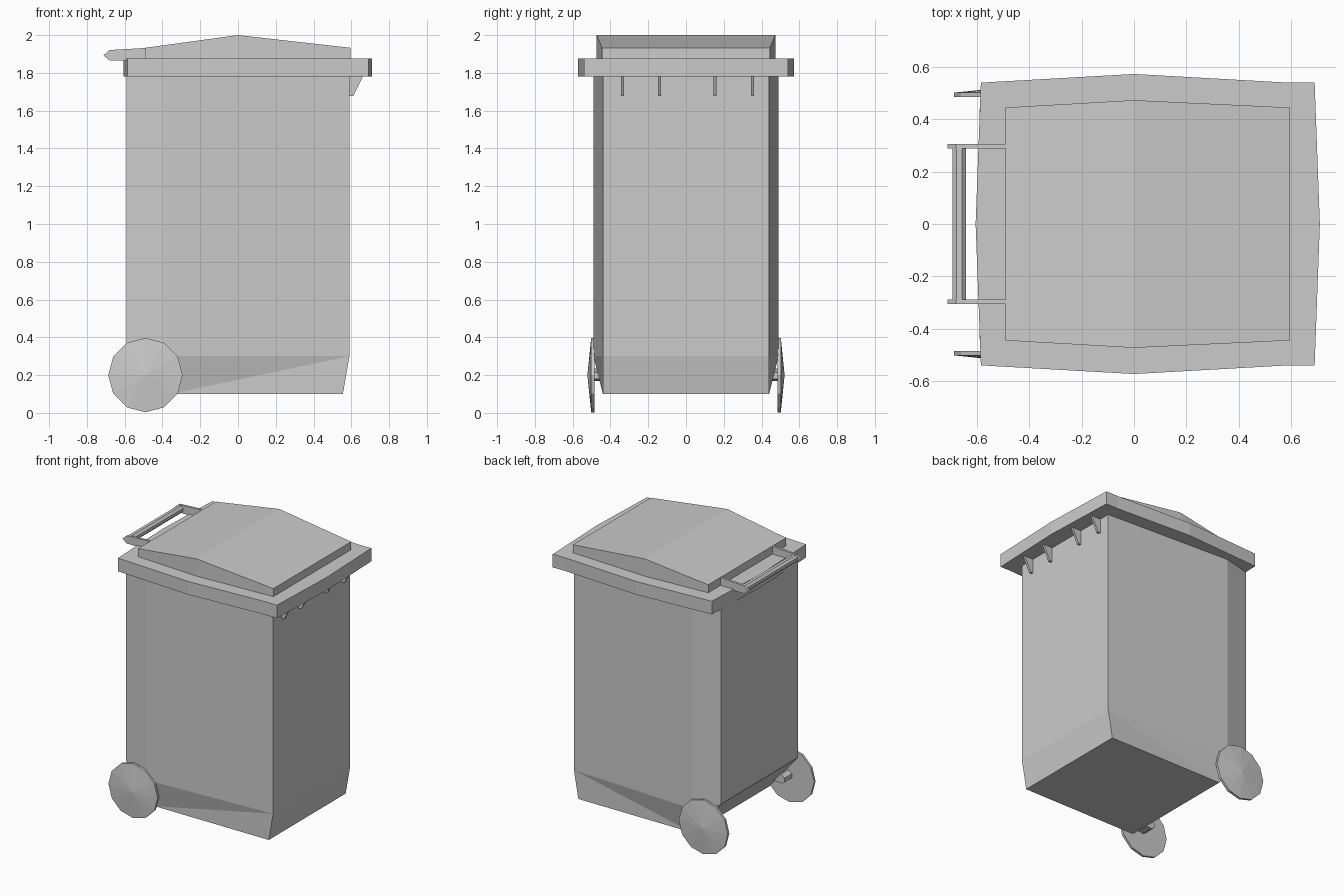
import bpy, bmesh, math

if "Cube" in bpy.data.objects:
    bpy.data.objects.remove(bpy.data.objects["Cube"])


def make(name, verts, faces):
    me = bpy.data.meshes.new(name)
    bm = bmesh.new()
    vs = [bm.verts.new(v) for v in verts]
    for f in faces:
        bm.faces.new([vs[i] for i in f])
    bmesh.ops.recalc_face_normals(bm, faces=bm.faces)
    bm.to_mesh(me)
    bm.free()
    ob = bpy.data.objects.new(name, me)
    bpy.context.collection.objects.link(ob)
    return ob


def loft(name, rings):
    """Join equal-length rings of points and cap both ends."""
    n = len(rings[0])
    verts = [p for r in rings for p in r]
    faces = [(k*n + i, k*n + (i+1) % n, (k+1)*n + (i+1) % n, (k+1)*n + i)
             for k in range(len(rings) - 1) for i in range(n)]
    faces += [tuple(range(n)), tuple(range(len(verts) - n, len(verts)))]
    return make(name, verts, faces)


def extrude_y(name, profile, y0, y1):
    """Extrude an (x, z) profile along y."""
    return loft(name, [[(x, y, z) for x, z in profile] for y in (y0, y1)])


def circle(cx, cz, r, n, turn=0.0):
    return [(cx + r*math.cos(math.tau*i/n + turn),
             cz + r*math.sin(math.tau*i/n + turn)) for i in range(n)]


# Body: straight walls, tapered foot and sloped cut-out behind for the wheels
half = [(.59, .44, 1.78), (-.39, .49, 1.78), (-.59, .44, 1.78),
        (.59, .44, .30), (-.39, .49, .30), (-.59, .44, .37),
        (.555, .44, .10), (-.36, .44, .10)]
side = [(0, 1, 4, 3), (1, 2, 5, 4), (3, 4, 7), (3, 7, 6), (4, 5, 7)]
faces = side + [tuple(i + 8 for i in f) for f in side]
faces += [(a, b, b + 8, a + 8) for a, b in ((0, 3), (3, 6), (6, 7), (7, 5), (5, 2))]
faces += [(0, 1, 2, 10, 9, 8)]
make("body", half + [(x, -y, z) for x, y, z in half], faces)

# Lid rim with gently bowed edges
rim = [(.71, 0), (.69, .54), (.59, .54), (0, .573), (-.585, .54),
       (-.605, 0), (-.585, -.54), (0, -.573), (.59, -.54), (.69, -.54)]
loft("lid_rim", [[(x, y, z) for x, y in rim] for z in (1.78, 1.875)])

# Raised lid top with a ridge across the middle
crown = [(.595, .445, 1.933), (0, .473, 2.0), (-.49, .445, 1.933)]
ch = crown + [(x, -y, z) for x, y, z in crown]
verts = ch + [(x, y, 1.87) for x, y, z in ch]
make("lid_top", verts,
     [(0, 1, 4, 3), (1, 2, 5, 4), (0, 1, 7, 6), (1, 2, 8, 7), (3, 4, 10, 9),
      (4, 5, 11, 10), (0, 3, 9, 6), (2, 5, 11, 8), (6, 7, 8, 11, 10, 9)])

# Handle arms and grip bar
arm = [(-.485, 1.932), (-.68, 1.921), (-.712, 1.893), (-.68, 1.866), (-.485, 1.866)]
for s, tag in ((1, "back"), (-1, "front")):
    extrude_y("handle_arm_" + tag, arm, s*.288, s*.305)
extrude_y("handle_bar", circle(-.667, 1.893, .028, 8, math.pi/8), -.29, .29)

# Small ribs under the overhanging lid
rib = [(.585, 1.785), (.663, 1.785), (.61, 1.677), (.585, 1.677)]
for i, y in enumerate((-.336, -.14, .153, .352)):
    extrude_y(f"rib_{i + 1}", rib, y - .008, y + .008)

# Wheels with conical outer faces, and the stubs joining them to the body
rim_pts = circle(-.49, .2, .197, 12)
n = len(rim_pts)
bracket = [(-.51, .215), (-.48, .235), (-.38, .215), (-.38, .18), (-.49, .17), (-.51, .185)]
for s, tag in ((1, "back"), (-1, "front")):
    verts = [(x, s*.485, z) for x, z in rim_pts] + [(x, s*.502, z) for x, z in rim_pts]
    verts.append((-.49, s*.522, .2))
    faces = [tuple(range(n))]
    for i in range(n):
        j = (i + 1) % n
        faces += [(i, j, n + j, n + i), (n + i, n + j, 2*n)]
    make("wheel_" + tag, verts, faces)
    extrude_y("axle_stub_" + tag, bracket, s*.40, s*.487)
